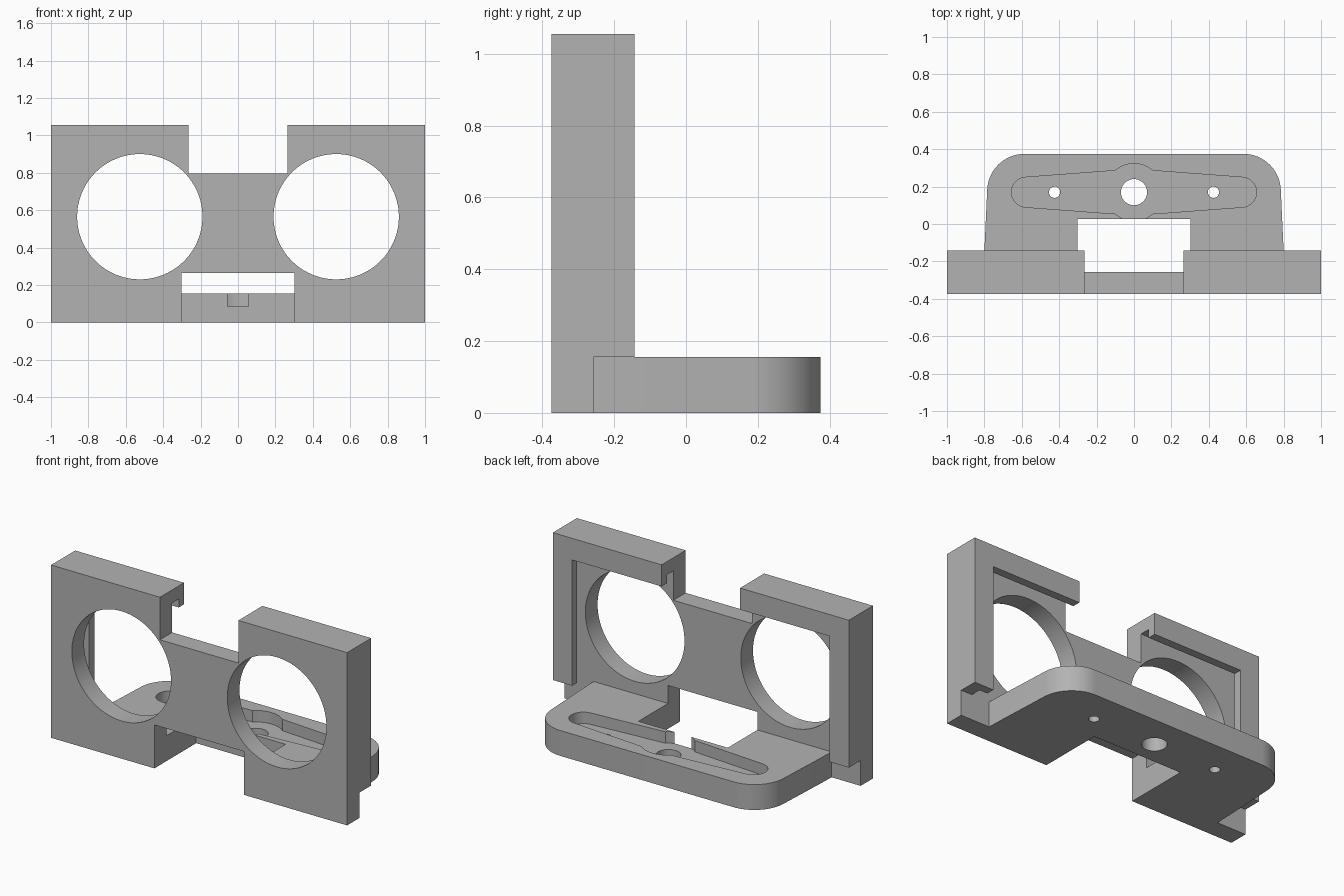
import bpy, bmesh
from math import sin, cos, pi, radians

if "Cube" in bpy.data.objects:
    bpy.data.objects.remove(bpy.data.objects["Cube"], do_unlink=True)

grey = bpy.data.materials.new("plain grey")
grey.use_nodes = True
grey.diffuse_color = (0.45, 0.45, 0.45, 1)
grey.node_tree.nodes["Principled BSDF"].inputs["Base Color"].default_value = (0.45, 0.45, 0.45, 1)


def prism(name, points, low, high, axis="z"):
    """Extrude an outline: (x, y) along z, or (x, z) along y."""
    bm = bmesh.new()
    place = (lambda a, b: (a, b, low)) if axis == "z" else (lambda a, b: (a, low, b))
    face = bm.faces.new([bm.verts.new(place(a, b)) for a, b in points])
    moved = bmesh.ops.extrude_face_region(bm, geom=[face])["geom"]
    step = (0, 0, high - low) if axis == "z" else (0, high - low, 0)
    bmesh.ops.translate(bm, vec=step, verts=[v for v in moved if isinstance(v, bmesh.types.BMVert)])
    bmesh.ops.recalc_face_normals(bm, faces=bm.faces)
    mesh = bpy.data.meshes.new(name)
    bm.to_mesh(mesh)
    bm.free()
    mesh.materials.append(grey)
    obj = bpy.data.objects.new(name, mesh)
    bpy.context.collection.objects.link(obj)
    return obj


def box(name, half_width, y0, y1, z0, z1):
    w = half_width
    return prism(name, [(-w, y0), (w, y0), (w, y1), (-w, y1)], z0, z1)


def arc(cx, cy, r, start, end, steps):
    return [(cx + r * cos(radians(start + (end - start) * i / steps)),
             cy + r * sin(radians(start + (end - start) * i / steps))) for i in range(steps + 1)]


def circle(cx, cy, r, steps=64):
    return arc(cx, cy, r, 0, 360 - 360 / steps, steps - 1)


def combine(target, tool, operation):
    mod = target.modifiers.new("combine", "BOOLEAN")
    mod.operation, mod.solver, mod.object = operation, "EXACT", tool
    bpy.context.view_layer.objects.active = target
    bpy.ops.object.modifier_apply(modifier=mod.name)
    bpy.data.objects.remove(tool, do_unlink=True)


def cut(target, tool):
    combine(target, tool, "DIFFERENCE")


FRONT, BACK, PLATE, LIP = -0.375, -0.143, -0.257, -0.193
TOP, BASE_TOP, HOLE_Y = 1.055, 0.155, 0.17

# Rim behind the plate, with a board opening and a wider slot behind its lip
bracket = box("sensor_bracket", 1, FRONT, BACK, BASE_TOP, TOP)
cut(bracket, box("board_opening", 0.87, PLATE, 0, 0, 0.923))
cut(bracket, box("board_slot", 0.925, PLATE, LIP, 0, 0.975))

# Front plate
combine(bracket, box("front_plate", 1, FRONT, PLATE, 0, TOP), "UNION")

# Base with tapered sides and rounded rear corners
right_half = [(0.805, -0.3), (0.80, BACK)] + arc(0.585, 0.175, 0.2, 3, 90, 20)
base = prism("base", right_half + [(-x, y) for x, y in reversed(right_half)], 0, BASE_TOP)

# Shallow lever-shaped pocket and its round hub
pocket = [(0.11, 0.055)] + arc(0.575, HOLE_Y, 0.08, -85, 85, 24) + [(0.11, 0.285)]
cut(base, prism("pocket", pocket + [(-x, y) for x, y in reversed(pocket)], 0.085, 0.3))
cut(base, prism("hub_pocket", circle(0, HOLE_Y, 0.153), 0.085, 0.3))
for x, r in ((0, 0.07), (0.425, 0.03), (-0.425, 0.03)):
    cut(base, prism("screw_hole", circle(x, HOLE_Y, r, 40), -0.1, 0.3))
combine(bracket, base, "UNION")

# Top notch, lower clearance and the two large round openings
cut(bracket, box("top_notch", 0.265, -1, 0, 0.795, 2))
cut(bracket, box("lower_clearance", 0.302, -1, 0.028, -0.1, 0.265))
for side in (-1, 1):
    cut(bracket, prism("round_opening", circle(side * 0.525, 0.565, 0.335, 96), -0.5, -0.1, "y"))

bpy.ops.object.select_all(action="DESELECT")
bracket.select_set(True)
bpy.context.view_layer.objects.active = bracket
bpy.ops.object.shade_smooth_by_angle(angle=radians(25))
